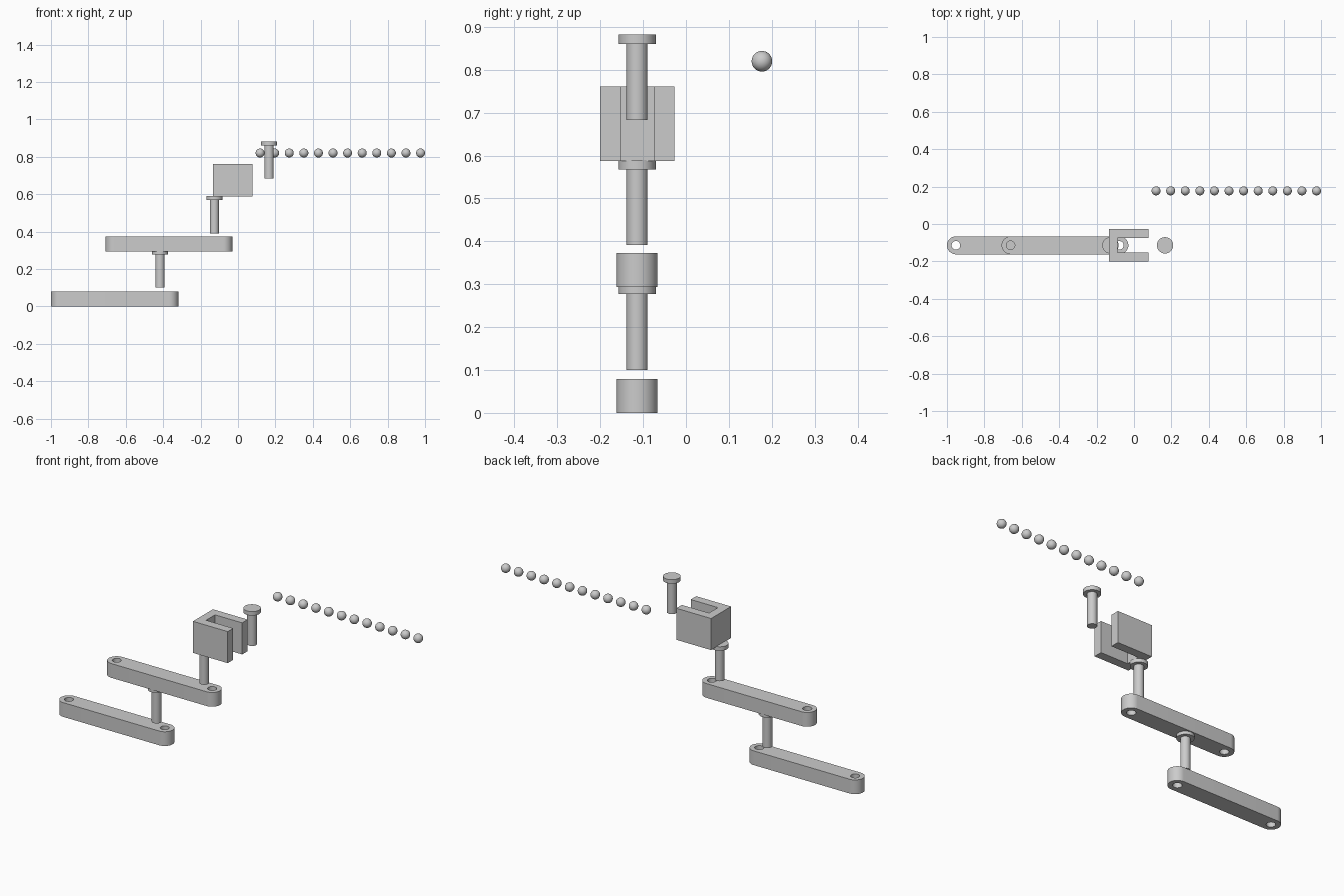
import bpy, bmesh
from math import pi, sin, cos, radians

if "Cube" in bpy.data.objects:
    bpy.data.objects.remove(bpy.data.objects["Cube"])

Y = -0.114          # centre line of the linkage
R = 0.048           # link end radius
PIN_R, HEAD_R = 0.0245, 0.0436


def smooth(obj):
    bpy.ops.object.select_all(action='DESELECT')
    obj.select_set(True)
    bpy.context.view_layer.objects.active = obj
    bpy.ops.object.shade_smooth_by_angle(angle=radians(35))


def arc(cx, r, a0, a1, n):
    return [(cx + r * cos(a0 + (a1 - a0) * i / n), r * sin(a0 + (a1 - a0) * i / n)) for i in range(n + 1)]


def plate(name, loops, z0, z1):
    """Extrude closed outlines (first outer, the rest holes) from z0 to z1."""
    cu = bpy.data.curves.new(name, 'CURVE')
    cu.dimensions = '2D'
    cu.fill_mode = 'BOTH'
    cu.extrude = (z1 - z0) / 2
    for pts in loops:
        sp = cu.splines.new('POLY')
        sp.points.add(len(pts) - 1)
        for p, (x, y) in zip(sp.points, pts):
            p.co = (x, y, 0, 1)
        sp.use_cyclic_u = True
    obj = bpy.data.objects.new(name, cu)
    obj.location = (0, Y, (z0 + z1) / 2)
    bpy.context.collection.objects.link(obj)
    bpy.ops.object.select_all(action='DESELECT')
    obj.select_set(True)
    bpy.context.view_layer.objects.active = obj
    bpy.ops.object.convert(target='MESH')
    obj = bpy.context.view_layer.objects.active
    bm = bmesh.new()
    bm.from_mesh(obj.data)
    bmesh.ops.remove_doubles(bm, verts=bm.verts, dist=1e-5)
    bmesh.ops.recalc_face_normals(bm, faces=bm.faces)
    bm.to_mesh(obj.data)
    bm.free()
    smooth(obj)


def link(name, x0, x1, z0):
    a, b = x0 + R, x1 - R
    outer = arc(b, R, -pi / 2, pi / 2, 24) + arc(a, R, pi / 2, 3 * pi / 2, 24)
    holes = [arc(c, 0.023, 0, 2 * pi, 32)[:-1] for c in (a, b)]
    plate(name, [outer] + holes, z0, z0 + 0.0785)


def pin(name, x, z0):
    """Headed pin lathed from a short profile."""
    prof = [(0, 0), (PIN_R, 0), (PIN_R, 0.177), (HEAD_R, 0.177), (HEAD_R, 0.199), (0, 0.199)]
    bm = bmesh.new()
    vs = [bm.verts.new((r, 0, z)) for r, z in prof]
    es = [bm.edges.new(e) for e in zip(vs, vs[1:])]
    bmesh.ops.spin(bm, geom=vs + es, cent=(0, 0, 0), axis=(0, 0, 1), angle=2 * pi, steps=48)
    bmesh.ops.remove_doubles(bm, verts=bm.verts, dist=1e-5)
    bmesh.ops.recalc_face_normals(bm, faces=bm.faces)
    me = bpy.data.meshes.new(name)
    bm.to_mesh(me)
    bm.free()
    obj = bpy.data.objects.new(name, me)
    obj.location = (x, Y, z0)
    bpy.context.collection.objects.link(obj)
    smooth(obj)


# Two flat links with eye holes
link("lower_link", -1.0, -0.319, 0.0)
link("upper_link", -0.708, -0.03, 0.294)

# U-shaped fork, slot open towards +x
plate("fork", [[(-0.134, -0.087), (0.078, -0.087), (0.078, -0.039), (-0.088, -0.039),
                (-0.088, 0.039), (0.078, 0.039), (0.078, 0.087), (-0.134, 0.087)]], 0.587, 0.761)

# Headed pins between the parts
for i, (x, z) in enumerate([(-0.417, 0.1), (-0.126, 0.391), (0.166, 0.683)]):
    pin(f"pin_{i + 1}", x, z)

# Row of loose balls
for i in range(12):
    bpy.ops.mesh.primitive_uv_sphere_add(segments=32, ring_count=16, radius=0.024,
                                         location=(0.118 + 0.078 * i, 0.177, 0.82))
    ball = bpy.context.object
    ball.name = f"ball_{i + 1}"
    smooth(ball)
